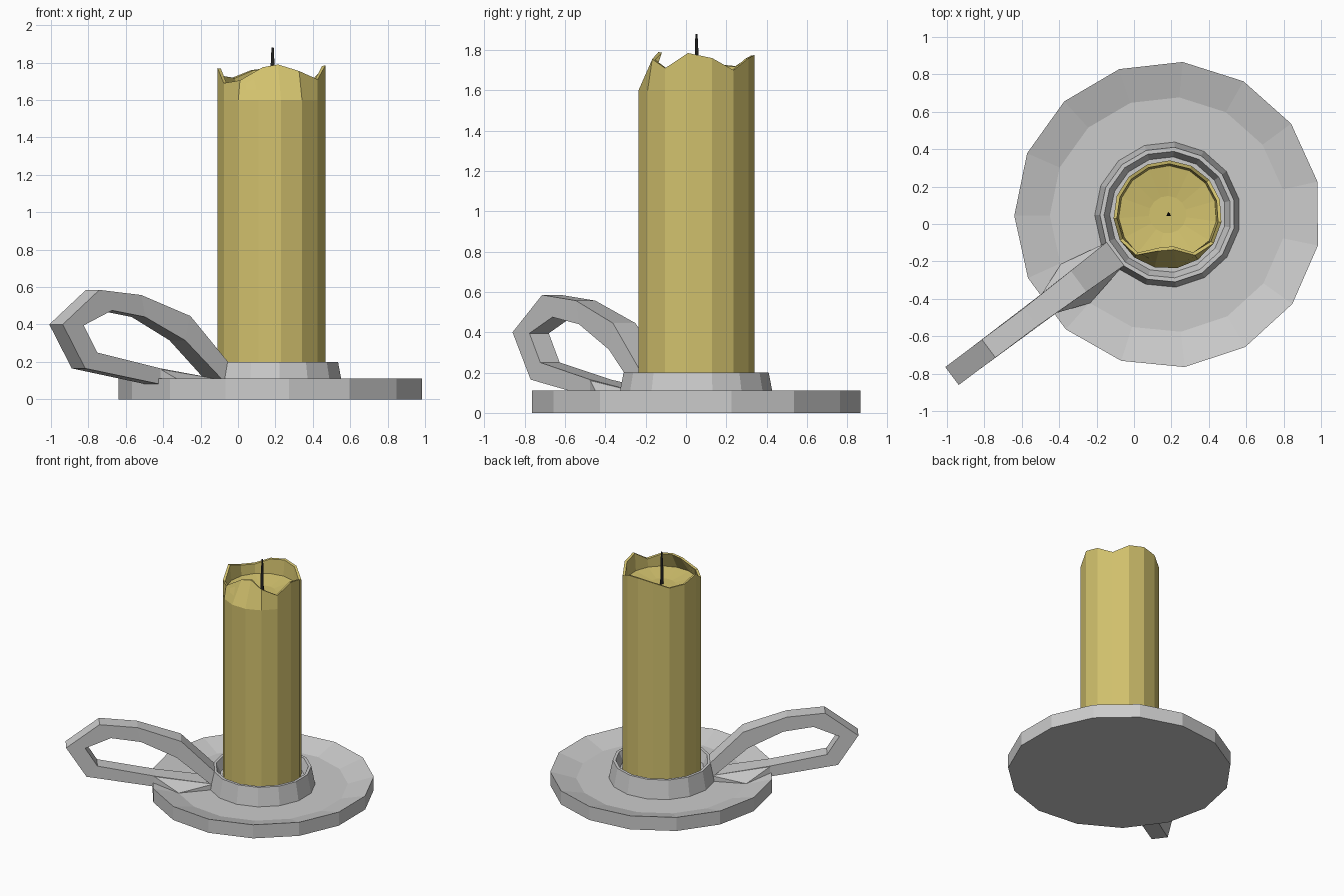
import bpy, bmesh
from math import cos, sin, radians
from mathutils import Vector

if "Cube" in bpy.data.objects:
    bpy.data.objects.remove(bpy.data.objects["Cube"])

CX, CY, N = 0.18, 0.05, 15


def finish(name, bm, color=None):
    bmesh.ops.recalc_face_normals(bm, faces=bm.faces)
    me = bpy.data.meshes.new(name)
    bm.to_mesh(me)
    bm.free()
    ob = bpy.data.objects.new(name, me)
    bpy.context.collection.objects.link(ob)
    if color:
        mat = bpy.data.materials.new(name + "_colour")
        mat.diffuse_color = (*color, 1)
        mat.use_nodes = True
        mat.node_tree.nodes["Principled BSDF"].inputs["Base Color"].default_value = mat.diffuse_color
        me.materials.append(mat)
    return ob


def lathe(name, rings, phase, n=N, color=None):
    """Skin rings of (radius, z); either may be a list with one value per side."""
    bm = bmesh.new()
    pick = lambda v, i: v[i] if isinstance(v, list) else v
    loops = []
    for r, z in rings:
        loop = []
        for i in range(n):
            a = radians(phase + 360 * i / n)
            loop.append(bm.verts.new((CX + pick(r, i) * cos(a), CY + pick(r, i) * sin(a), pick(z, i))))
        loops.append(loop)
    for a, b in zip(loops, loops[1:]):
        for i in range(n):
            j = (i + 1) % n
            bm.faces.new((a[i], a[j], b[j], b[i]))
    bm.faces.new(loops[0])
    bm.faces.new(loops[-1])
    return finish(name, bm, color)


# Dished plate and socket collar, one continuous profile
lathe("plate_and_collar", [(0.82, 0), (0.82, 0.11), (0.63, 0.055), (0.39, 0.055),
                           (0.362, 0.2), (0.34, 0.2), (0.31, 0.13)], 84.4)

# Candle with a ragged, hollow top whose front lip leans inward
WAX = (0.65, 0.54, 0.155)
rim_z = [1.79, 1.755, 1.71, 1.785, 1.76, 1.70, 1.76, 1.775, 1.76, 1.72,
         1.73, 1.77, 1.69, 1.705, 1.775]
rim_r = [0.29] * N
for i, r in {0: 0.19, 1: 0.262, 13: 0.275, 14: 0.2}.items():
    rim_r[i] = r
lathe("candle", [(0.29, 0.1), (0.29, 1.6), (rim_r, rim_z),
                 ([r - 0.018 for r in rim_r], [z - 0.003 for z in rim_z]),
                 (0.262, 1.645), (0.1, 1.62)], 280, color=WAX)

# Three-sided tapered wick
CX += 0.005
lathe("wick", [(0.016, 1.6), (0.014, 1.75), (0.007, 1.88)], 90, 3, (0.015, 0.015, 0.015))
CX -= 0.005

# Handle frame: r runs outward from the plate centre, s sideways
ang = radians(216.8)
D = Vector((cos(ang), sin(ang), 0))
S = Vector((-sin(ang), cos(ang), 0))


def at(r, s, z):
    return Vector((CX, CY, z)) + D * r + S * s


# Finger loop: stations of outer r, outer z, inner r, inner z, half width
stations = [(0.35, 0.20, 0.37, 0.09, 0.078), (0.595, 0.445, 0.63, 0.315, 0.07),
            (0.915, 0.557, 0.89, 0.44, 0.06), (1.195, 0.585, 1.11, 0.475, 0.06),
            (1.44, 0.40, 1.30, 0.395, 0.06), (1.29, 0.165, 1.21, 0.25, 0.06),
            (0.79, 0.08, 0.79, 0.165, 0.065), (0.36, 0.03, 0.36, 0.10, 0.078)]
bm = bmesh.new()
secs = [[bm.verts.new(at(*p)) for p in ((ro, -w, zo), (ro, w, zo), (ri, w, zi), (ri, -w, zi))]
        for ro, zo, ri, zi, w in stations]
for a, b in zip(secs, secs[1:]):
    for i in range(4):
        j = (i + 1) % 4
        bm.faces.new((a[i], a[j], b[j], b[i]))
bm.faces.new(secs[0])
bm.faces.new(secs[-1])
finish("handle", bm)

# Flared root blending the handle into the plate
bm = bmesh.new()
for r, s, z in ((0.36, 0.078, 0.10), (0.36, 0.078, 0.03), (0.615, 0.13, 0.055),
                (0.615, 0.13, 0.03), (0.79, 0.065, 0.16), (0.79, 0.065, 0.08)):
    for side in (-1, 1):
        bm.verts.new(at(r, s * side, z))
bmesh.ops.convex_hull(bm, input=bm.verts)
finish("handle_root", bm)
